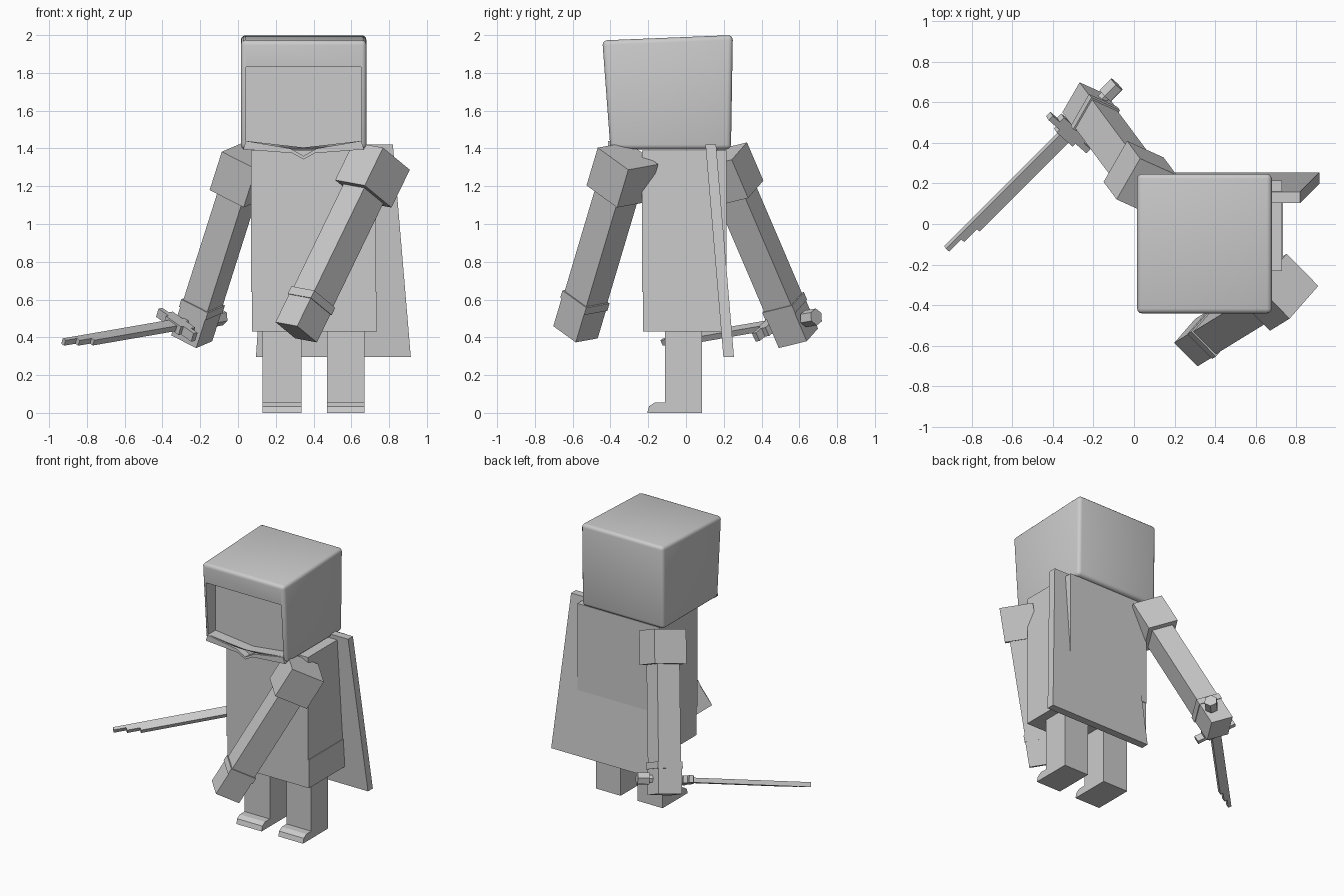
import bpy, bmesh, math
from mathutils import Vector, Matrix

if "Cube" in bpy.data.objects:
    bpy.data.objects.remove(bpy.data.objects["Cube"])

grey = bpy.data.materials.new("plain_grey")
grey.diffuse_color = (0.6, 0.6, 0.6, 1)
grey.use_nodes = True
grey.node_tree.nodes["Principled BSDF"].inputs["Base Color"].default_value = grey.diffuse_color


def finish(name, bm):
    bmesh.ops.recalc_face_normals(bm, faces=bm.faces)
    me = bpy.data.meshes.new(name)
    bm.to_mesh(me)
    bm.free()
    me.materials.append(grey)
    ob = bpy.data.objects.new(name, me)
    bpy.context.collection.objects.link(ob)
    return ob


def prism(name, pts, depth, origin=(0, 0, 0), u=(1, 0, 0), v=(0, 0, 1), w=(0, 1, 0)):
    """Extrude the outline pts (along u, v) from depth[0] to depth[1] along w."""
    o, u, v, w = Vector(origin), Vector(u), Vector(v), Vector(w)
    bm = bmesh.new()
    a, b = [[bm.verts.new(o + u * p + v * q + w * d) for p, q in pts] for d in depth]
    bm.faces.new(a)
    bm.faces.new(b[::-1])
    for i in range(len(a)):
        j = (i + 1) % len(a)
        bm.faces.new((a[i], b[i], b[j], a[j]))
    return finish(name, bm)


def rect(x0, x1, z0, z1):
    return [(x0, z0), (x1, z0), (x1, z1), (x0, z1)]


def side_prism(name, pts, x0, x1):
    """Extrude a (y, z) outline across x."""
    return prism(name, pts, (x0, x1), u=(0, 1, 0), v=(0, 0, 1), w=(1, 0, 0))


def mirrored(half, cx):
    """Outline symmetric about x = cx, from points given as (offset, z)."""
    return [(cx - a, z) for a, z in half] + [(cx + a, z) for a, z in half[::-1] if a]


# hooded head with rounded edges, front leaning outward at the top
CX = 0.347
head = side_prism("head", [(-0.40, 1.395), (0.238, 1.395), (0.248, 2.0), (-0.443, 1.972)], 0.015, 0.68)
bev = head.modifiers.new("round", 'BEVEL')
bev.width, bev.segments = 0.025, 3

# face opening, cut into the hood
cutter = prism("face_cutter", mirrored([(0.305, 1.83), (0.305, 1.44), (0, 1.405)], CX), (-0.6, -0.32))
cutter.hide_render = True
cut = head.modifiers.new("opening", 'BOOLEAN')
cut.object, cut.solver = cutter, 'EXACT'
bpy.context.view_layer.objects.active = head
head.select_set(True)
for m in ("round", "opening"):
    bpy.ops.object.modifier_apply(modifier=m)
bpy.ops.object.shade_smooth_by_angle(angle=math.radians(40))
bpy.data.objects.remove(cutter)

# pointed chin rim
prism("chin_rim", [(CX + a, z) for a, z in (
    (-0.305, 1.44), (-0.07, 1.40), (0, 1.36), (0.07, 1.40), (0.305, 1.44),
    (0.32, 1.395), (0.06, 1.375), (0, 1.342), (-0.06, 1.375), (-0.32, 1.395))], (-0.412, -0.36))

# body and skirt
prism("torso", rect(0.07, 0.73, 0.64, 1.39), (-0.232, 0.215))
prism("skirt", rect(0.074, 0.735, 0.432, 0.64), (-0.228, 0.21))

# cape, flaring and sloping back towards the hem
lean = Vector((0, -0.095, 1.125))
prism("cape", [(0.095, 0), (0.915, 0), (0.82, 1), (0.17, 1)], (0, 0.056),
      origin=(0, 0.198, 0.295), v=lean)

# legs and feet
for side, x0, x1 in (("right", 0.13, 0.335), ("left", 0.47, 0.67)):
    side_prism(side + "_leg", [(-0.205, 0), (0.085, 0), (0.085, 0.45), (-0.11, 0.45), (-0.11, 0.055),
                               (-0.165, 0.055), (-0.195, 0.035)], x0, x1)


def arm(side, end, cap, across, size):
    """Arm from the hand's end to the shoulder cap, squared to the given direction."""
    end, cap = Vector(end), Vector(cap)
    w = cap - end
    length = w.length
    w.normalize()
    u = Vector(across)
    u = (u - w * u.dot(w)).normalized()
    v = w.cross(u)
    for part, k, d0, d1 in (("hand", 1, 0, 0.17), ("cuff", 1.06, 0.17, 0.215),
                            ("arm", 0.96, 0.215, length), ("shoulder", 1.36, length - 0.115, length + 0.115)):
        a, b = size[0] * k / 2, size[1] * k / 2
        prism(side + "_" + part, rect(-a, a, -b, b), (d0, d1), end, u, v, w)


arm("left", (0.308, -0.585, 0.427), (0.712, -0.337, 1.26), (0.114, -0.115, -0.021), (0.165, 0.18))
arm("right", (-0.245, 0.595, 0.395), (0.03, 0.225, 1.26), (0.085, 0.155, 0.03), (0.175, 0.16))

# sword: long axis, guard direction and flat normal
tip, pommel = Vector((-0.91, -0.135, 0.365)), Vector((-0.085, 0.69, 0.508))
ax = pommel - tip
total = ax.length
ax.normalize()
g = Vector((0.195, -0.165, -0.135))
g = (g - ax * g.dot(ax)).normalized()
n = ax.cross(g)
prism("blade", [(0, -0.033), (0.85, -0.033), (0.85, 0.033), (0.175, 0.033), (0.175, 0.012),
                (0.085, 0.012), (0.085, -0.01), (0, -0.01)], (-0.016, 0.016), tip, ax, g, n)
prism("guard", [(0.82, -0.14), (0.85, -0.14), (0.85, -0.09), (0.88, -0.09), (0.88, 0.09), (0.85, 0.09),
                (0.85, 0.14), (0.82, 0.14), (0.82, 0.06), (0.80, 0.06), (0.80, -0.06), (0.82, -0.06)],
      (-0.025, 0.025), tip, ax, g, n)
hexagon = [(math.cos(i * math.pi / 3), math.sin(i * math.pi / 3)) for i in range(6)]
prism("grip", [(a * 0.028, b * 0.028) for a, b in hexagon], (0.86, total - 0.05), tip, g, n, ax)
prism("pommel", [(a * 0.045, b * 0.045) for a, b in hexagon], (total - 0.08, total), tip, g, n, ax)
